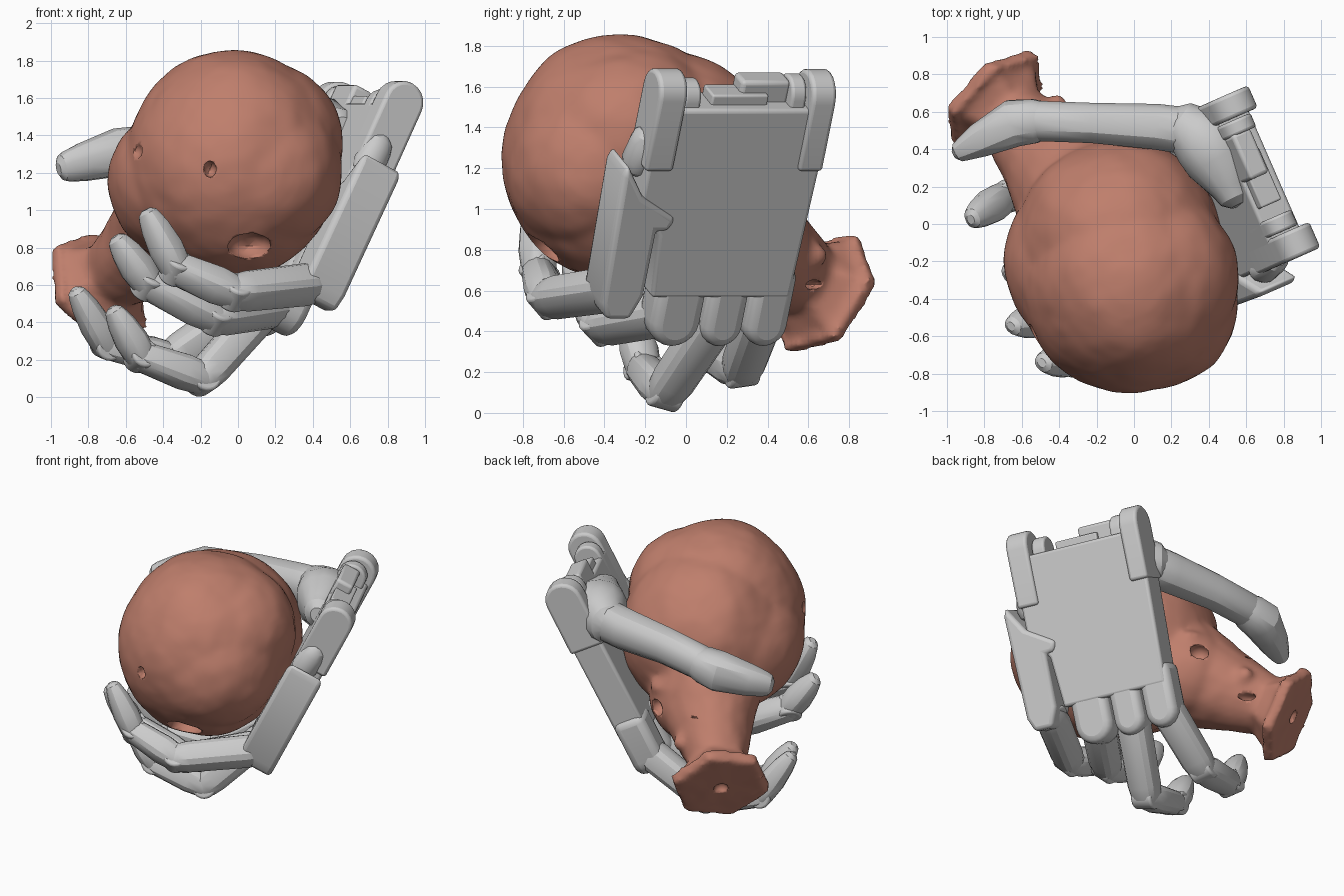
import bpy, bmesh, math
from mathutils import Vector, Matrix

if "Cube" in bpy.data.objects:
    bpy.data.objects.remove(bpy.data.objects["Cube"])

# Local frame of the palm: W across, V towards the wrist, N out of the back of the hand
W = Vector((0.40, -0.917, 0)).normalized()
V = Vector((0.404, 0.18, 0.897)).normalized()
N = Vector((0.823, 0.359, -0.443)).normalized()


def L(a, b, c):
    return W * a + V * b + N * c


def finish(name, bm, bevel=0, angle=30):
    bmesh.ops.recalc_face_normals(bm, faces=bm.faces)
    me = bpy.data.meshes.new(name)
    bm.to_mesh(me)
    bm.free()
    ob = bpy.data.objects.new(name, me)
    bpy.context.collection.objects.link(ob)
    if bevel:
        m = ob.modifiers.new("bevel", 'BEVEL')
        m.width, m.segments, m.limit_method = bevel, 3, 'ANGLE'
    bpy.ops.object.select_all(action='DESELECT')
    ob.select_set(True)
    bpy.context.view_layer.objects.active = ob
    bpy.ops.object.shade_smooth_by_angle(angle=math.radians(angle))
    return ob


def prism(name, pts, c0, c1, bevel=0.02, frame=L):
    """Outline in palm coordinates, extruded through the third one."""
    bm = bmesh.new()
    lo = [bm.verts.new(frame(a, b, c0)) for a, b in pts]
    hi = [bm.verts.new(frame(a, b, c1)) for a, b in pts]
    bm.faces.new(lo)
    bm.faces.new(hi)
    for i in range(len(pts)):
        j = (i + 1) % len(pts)
        bm.faces.new((lo[i], lo[j], hi[j], hi[i]))
    return finish(name, bm, bevel)


def tab(a0, a1, flat, tip):
    """Strip from b=flat with a round end reaching b=tip."""
    r, s = (a1 - a0) / 2, 1 if tip > flat else -1
    arc = [((a0 + a1) / 2 + r * math.cos(t * math.pi / 10),
            tip - s * r + s * r * math.sin(t * math.pi / 10)) for t in range(11)]
    return [(a0, flat), (a1, flat)] + arc


def loft(name, path, sizes, side, power=0.7, n=14):
    """Tube with rounded-box section and domed ends along a path."""
    path = [Vector(p) for p in path]
    d0, d1 = (path[1] - path[0]).normalized(), (path[-1] - path[-2]).normalized()
    dome = ((0.9, 0.4), (0.55, 0.82))
    rings = [(path[0] - d0 * sizes[0][1] * e, k * sizes[0][0], k * sizes[0][1], d0) for e, k in dome]
    for i, p in enumerate(path):
        d = (path[min(i + 1, len(path) - 1)] - path[max(i - 1, 0)]).normalized()
        rings.append((p, sizes[i][0], sizes[i][1], d))
    rings += [(path[-1] + d1 * sizes[-1][1] * e, k * sizes[-1][0], k * sizes[-1][1], d1)
              for e, k in reversed(dome)]
    bm, loops = bmesh.new(), []
    sg = lambda x: math.copysign(abs(x) ** power, x)
    for p, w, h, d in rings:
        s = (side - d * side.dot(d)).normalized()
        u = d.cross(s)
        loops.append([bm.verts.new(p + s * w * sg(math.cos(2 * math.pi * k / n))
                                   + u * h * sg(math.sin(2 * math.pi * k / n))) for k in range(n)])
    for A, B in zip(loops, loops[1:]):
        for k in range(n):
            bm.faces.new((A[k], A[(k + 1) % n], B[(k + 1) % n], B[k]))
    bm.faces.new(loops[0])
    bm.faces.new(loops[-1])
    return finish(name, bm, angle=28)


def knuckle(name, p, axis, r, w):
    bm = bmesh.new()
    rot = Vector((0, 0, 1)).rotation_difference(axis).to_matrix().to_4x4()
    bmesh.ops.create_cone(bm, cap_ends=True, segments=20, radius1=r, radius2=r, depth=w,
                          matrix=Matrix.Translation(p) @ rot)
    return finish(name, bm, 0.015)


# Palm slab, outer metacarpal and wrist lugs
prism("palm", [(-.40, .66), (.34, .66), (.37, 1.0), (.5, 1.2), (.5, 1.69), (-.43, 1.69)], -.14, .07)
for i, (a0, a1) in enumerate(((-.43, -.21), (-.19, .02), (.04, .30))):
    prism(f"palm_knuckle_lobe_{i}", tab(a0, a1, .80, .38), -.15, .067, 0.05)
prism("outer_metacarpal", [(.39, .68), (.44, .55), (.57, .55), (.61, .64), (.63, 1.33), (.61, 1.39),
                           (.50, 1.22), (.30, 1.10), (.33, 1.03), (.39, 1.03)], -.16, .09, 0.03)
side_frame = lambda c, b, a: L(a, b, c)
for i, (a0, a1, c0, tip) in enumerate(((.37, .52, -.14, 1.86), (-.43, -.30, -.16, 1.85))):
    prism(f"wrist_lug_{i}", tab(c0, .09, 1.36, tip), a0, a1, 0.02, side_frame)
prism("wrist_lug_inner", tab(-.15, .04, 1.5, 1.82), -.29, -.21, 0.015, side_frame)
prism("wrist_lug_second", tab(-.14, .04, 1.5, 1.80), .27, .36, 0.015, side_frame)
prism("wrist_block", [(-.22, 1.6), (.04, 1.6), (.04, 1.80), (-.22, 1.80)], -.14, -.02, 0.02)
prism("wrist_block_low", [(-.1, 1.65), (.2, 1.65), (.2, 1.74), (-.1, 1.74)], -.12, .01, 0.01)
loft("palm_side_bulge", [L(.50, 1.36, -.06), L(.5, 1.46, -.05)], [(.08, .09), (.06, .08)], W, 1)

# Four curled fingers: knuckle, two joints, tip
fingers = {
    "little": [L(.49, .66, -.04), (-.02, -.68, .56), (-.33, -.72, .69), (-.47, -.74, .96)],
    "ring": [L(.17, .53, -.04), (-.12, -.42, .43), (-.48, -.50, .61), (-.63, -.54, .82)],
    "middle": [L(-.08, .51, -.04), (-.19, -.10, .10), (-.52, -.21, .22), (-.65, -.26, .44)],
    "index": [L(-.32, .53, -.04), (-.36, .27, .21), (-.70, .14, .28), (-.85, .04, .54)],
}
for nm, pts in fingers.items():
    p = [Vector(q) for q in pts]
    axis = (p[1] - p[0]).cross(p[2] - p[1]).normalized()
    loft(nm + "_proximal", [p[0], p[0].lerp(p[1], .15), p[0].lerp(p[1], .85), p[0].lerp(p[1], .98)],
         [(.10, .09), (.11, .105), (.105, .10), (.095, .09)], axis, .8)
    loft(nm + "_middle", [p[1], p[1].lerp(p[2], .3), p[1].lerp(p[2], .95)],
         [(.09, .085), (.10, .095), (.09, .08)], axis, .8)
    loft(nm + "_tip", [p[2], p[2].lerp(p[3], .4), p[2].lerp(p[3], .8), p[3]],
         [(.085, .08), (.095, .085), (.08, .07), (.065, .055)], axis, .85)
    for j in (0, 1, 2):
        knuckle(f"{nm}_joint_{j}", p[j], axis, .09 - .006 * j, .15)

# Thumb with its base mount on the palm
up = Vector((0, 0, 1))
loft("thumb_base", [(.52, .19, 1.44), (.45, .34, 1.42), (.37, .45, 1.42), (.30, .50, 1.42)],
     [(.12, .11), (.19, .18), (.19, .18), (.16, .15)], up, .9)
loft("thumb_proximal", [(.34, .49, 1.42), (.12, .52, 1.40), (-.22, .54, 1.38), (-.50, .55, 1.34)],
     [(.14, .13), (.135, .125), (.12, .11), (.115, .11)], up, .9)
loft("thumb_tip", [(-.53, .55, 1.33), (-.64, .54, 1.31), (-.82, .45, 1.26), (-.91, .40, 1.235)],
     [(.12, .12), (.13, .13), (.105, .095), (.085, .065)], up, .85)

# Clay head: cranium, face, neck and flared foot fused into one skin
clay = bpy.data.materials.new("clay")
clay.diffuse_color = (0.52, 0.21, 0.15, 1)
clay.use_nodes = True
clay.node_tree.nodes["Principled BSDF"].inputs["Base Color"].default_value = clay.diffuse_color
bm = bmesh.new()


def ball(b, p, r, sub=4):
    bmesh.ops.create_icosphere(b, subdivisions=sub, radius=1,
                               matrix=Matrix.Translation(p) @ Matrix.Diagonal((*r, 1)))


def cone(b, p0, p1, r0, r1, seg):
    p0, p1 = Vector(p0), Vector(p1)
    rot = Vector((0, 0, 1)).rotation_difference(p1 - p0).to_matrix().to_4x4()
    bmesh.ops.create_cone(b, cap_ends=True, segments=seg, radius1=r0, radius2=r1,
                          depth=(p1 - p0).length, matrix=Matrix.Translation((p0 + p1) / 2) @ rot)


ball(bm, (-.03, -.32, 1.25), (.57, .58, .61))
ball(bm, (-.08, -.10, 1.20), (.55, .55, .57))
ball(bm, (-.19, -.20, 1.15), (.50, .50, .46))
ball(bm, (.11, -.28, 1.36), (.45, .46, .44))
ball(bm, (.10, -.45, 1.20), (.46, .43, .42))
ball(bm, (-.26, .24, .92), (.33, .30, .32))
ball(bm, (-.40, .36, .80), (.22, .22, .24))
ball(bm, (-.41, .60, .77), (.06, .10, .07), 2)
ball(bm, (-.47, .56, .66), (.10, .08, .06), 2)
ball(bm, (-.17, .45, 1.02), (.14, .07, .06), 2)
ball(bm, (-.57, .28, .92), (.06, .10, .16), 2)
foot, fn = Vector((-.74, .67, .585)), Vector((-.6, .65, -.45)).normalized()
cone(bm, (-.30, .18, .95), foot, .36, .15, 20)
cone(bm, foot - fn * .20, foot, .17, .31, 6)
cone(bm, foot - fn * .03, foot + fn * .05, .34, .325, 6)
head = finish("clay_head", bm)
head.data.materials.append(clay)
m = head.modifiers.new("fuse", 'REMESH')
m.mode, m.voxel_size, m.use_smooth_shade = 'VOXEL', 0.022, True
m = head.modifiers.new("soften", 'SMOOTH')
m.iterations, m.factor = 8, 0.5
tex = bpy.data.textures.new("clay_lumps", 'CLOUDS')
tex.noise_scale = 0.4
m = head.modifiers.new("lumps", 'DISPLACE')
m.texture, m.strength, m.mid_level = tex, 0.04, 0.42

# Holes broken through the clay, eye sockets, mouth and neck opening
bm = bmesh.new()
for p, r in (((.06, -.70, .81), (.12, .16, .08)), ((-.15, -.88, 1.22), (.035, .08, .045)),
             ((-.55, -.62, 1.32), (.04, .09, .05)), ((-.14, .49, .90), (.07, .07, .06)),
             ((-.48, .53, .93), (.06, .07, .05)), ((-.45, .62, .63), (.08, .05, .025)),
             (foot + fn * .06, (.05, .05, .05))):
    ball(bm, p, r, 2)
cut = finish("hole_cutter", bm)
cut.data.materials.append(clay)
cut.hide_render = True
cut.hide_set(True)
m = head.modifiers.new("holes", 'BOOLEAN')
m.operation, m.object, m.solver = 'DIFFERENCE', cut, 'EXACT'
